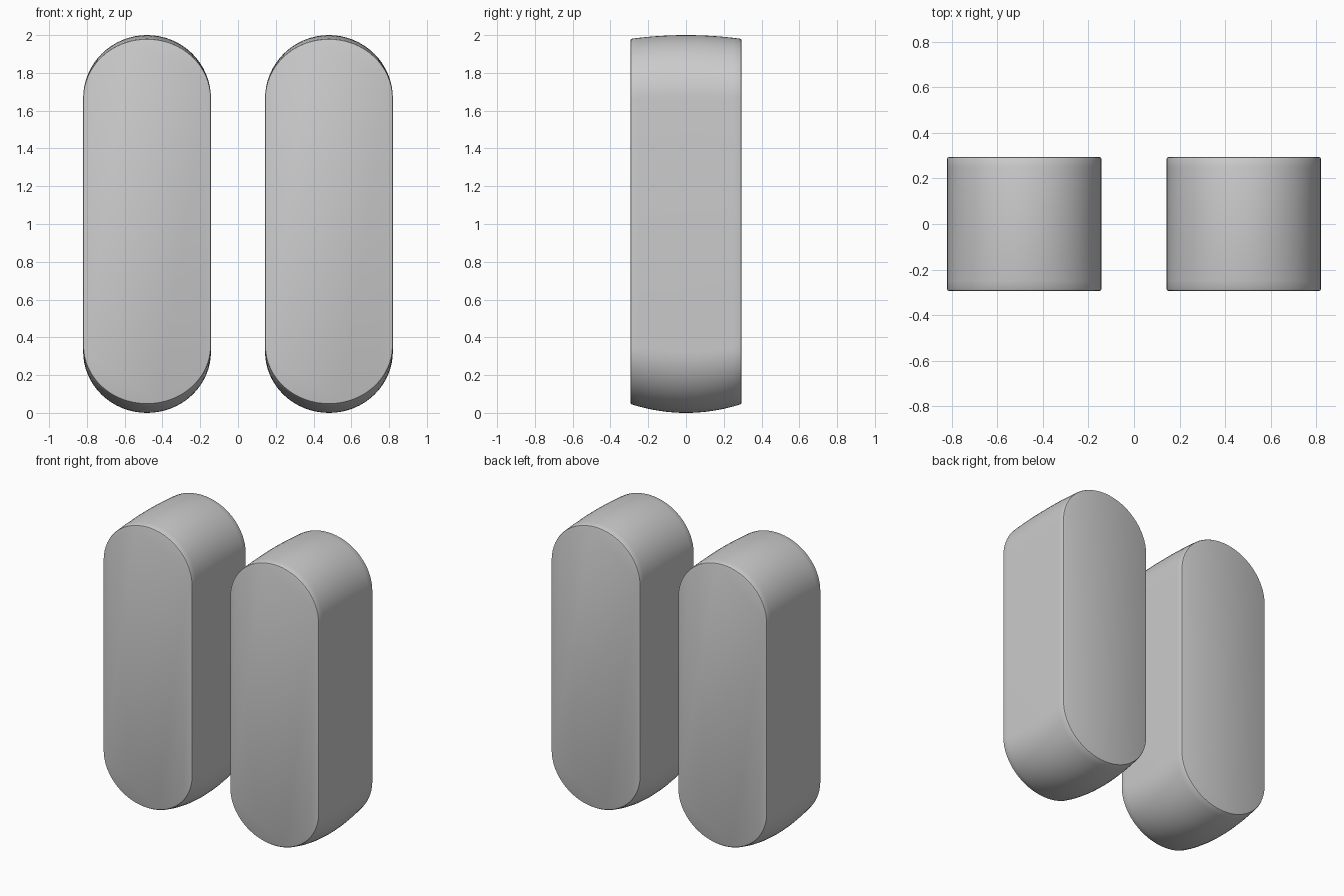
import bpy, bmesh, math

if "Cube" in bpy.data.objects:
    bpy.data.objects.remove(bpy.data.objects["Cube"])

HALF_W, HALF_D, CENTRE_X = 0.3385, 0.294, 0.4815
RIM = 0.008
ARC = 32


def outline(y, inset):
    # Pill outline whose rounded ends drop away from the middle of the depth
    t = (y / HALF_D) ** 2
    top = 2.0 - 0.02 * t - inset
    bottom = 0.047 * t + inset
    shoulder_top = 1.665
    shoulder_bottom = 0.325 + 0.03 * t
    w = HALF_W - inset
    pts = []
    for i in range(ARC + 1):
        a = math.pi * i / ARC
        pts.append((w * math.cos(a), y, shoulder_top + (top - shoulder_top) * math.sin(a)))
    for i in range(ARC + 1):
        a = math.pi * i / ARC
        pts.append((-w * math.cos(a), y, shoulder_bottom - (shoulder_bottom - bottom) * math.sin(a)))
    return pts


def pill_block(name, x):
    # Depth sections: small rounded rim at each face, crowned body between
    inner = HALF_D - RIM
    sections = [(-HALF_D, RIM), (-HALF_D + RIM * 0.3, RIM * 0.3)]
    sections += [(-inner + 2 * inner * i / 16, 0) for i in range(17)]
    sections += [(HALF_D - RIM * 0.3, RIM * 0.3), (HALF_D, RIM)]

    bm = bmesh.new()
    rings = [[bm.verts.new(p) for p in outline(y, s)] for y, s in sections]
    n = len(rings[0])
    for a, b in zip(rings, rings[1:]):
        for i in range(n):
            j = (i + 1) % n
            bm.faces.new((a[i], a[j], b[j], b[i]))
    bm.faces.new(rings[0])
    bm.faces.new(rings[-1])
    bmesh.ops.recalc_face_normals(bm, faces=bm.faces)
    mesh = bpy.data.meshes.new(name)
    bm.to_mesh(mesh)
    bm.free()
    obj = bpy.data.objects.new(name, mesh)
    obj.location.x = x
    bpy.context.collection.objects.link(obj)
    bpy.ops.object.select_all(action='DESELECT')
    obj.select_set(True)
    bpy.context.view_layer.objects.active = obj
    bpy.ops.object.shade_smooth_by_angle(angle=math.radians(25))


# Matching pair of rounded blocks
pill_block("left_block", -CENTRE_X)
pill_block("right_block", CENTRE_X)
